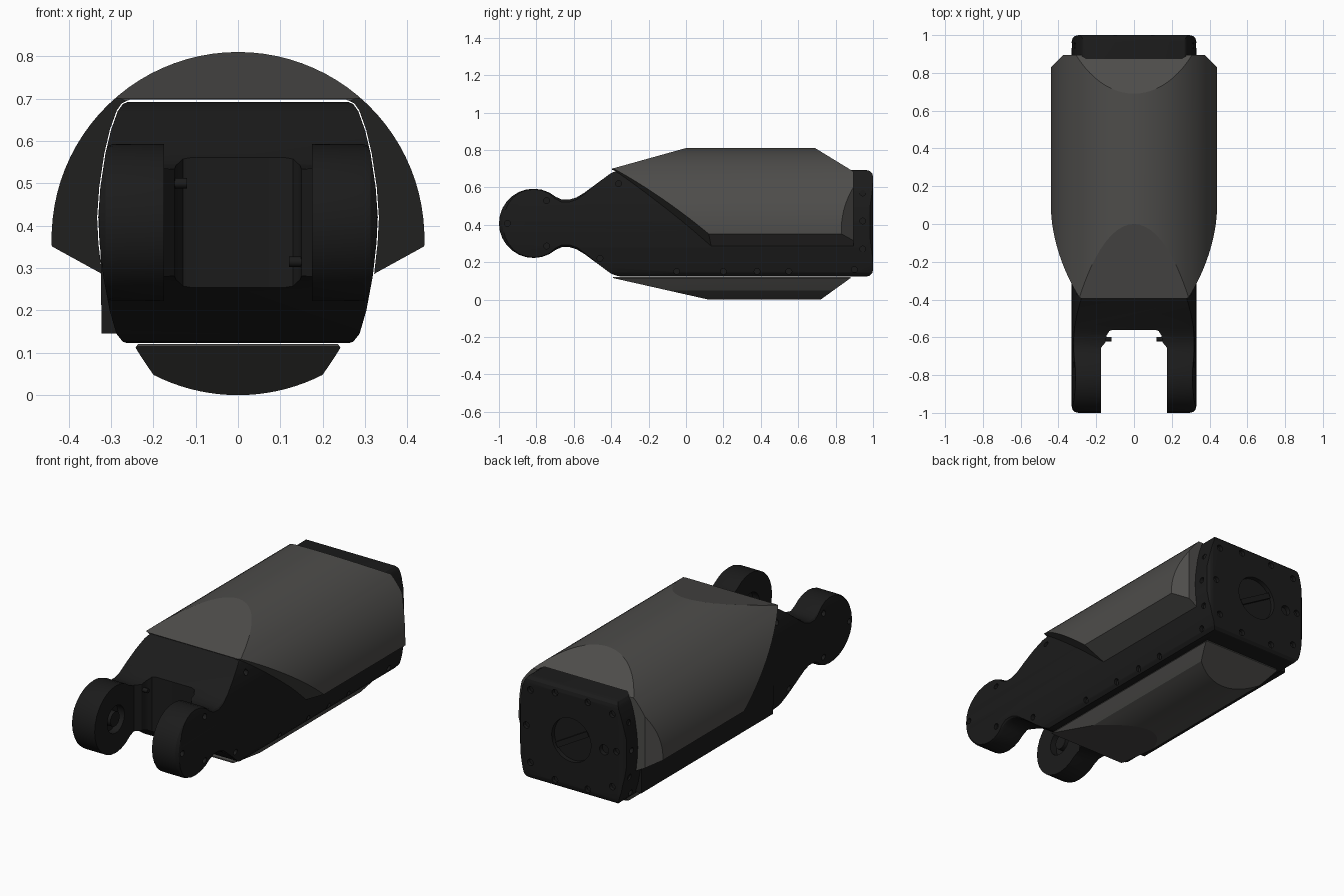
import bpy, bmesh
from math import sin, cos, radians, pi
from mathutils import Vector, Matrix

if "Cube" in bpy.data.objects:
    bpy.data.objects.remove(bpy.data.objects["Cube"])


def material(name, c):
    m = bpy.data.materials.new(name)
    m.diffuse_color = (*c, 1)
    m.use_nodes = True
    m.node_tree.nodes["Principled BSDF"].inputs["Base Color"].default_value = m.diffuse_color
    return m


BLACK = material("black", (0.011, 0.011, 0.011))
GREY = material("dark_grey", (0.075, 0.073, 0.069))


def finish(name, bm, mat):
    bmesh.ops.recalc_face_normals(bm, faces=bm.faces[:])
    me = bpy.data.meshes.new(name)
    bm.to_mesh(me)
    bm.free()
    me.materials.append(mat)
    ob = bpy.data.objects.new(name, me)
    bpy.context.collection.objects.link(ob)
    return ob


def prism(pts, axis, a, b):
    """Extrude a 2D outline along one axis from a to b."""
    i = "XYZ".index(axis)
    bm = bmesh.new()
    vs = []
    for p in pts:
        co = list(p)
        co.insert(i, a)
        vs.append(bm.verts.new(co))
    f = bm.faces.new(vs)
    ext = bmesh.ops.extrude_face_region(bm, geom=[f])["geom"]
    d = [0, 0, 0]
    d[i] = b - a
    bmesh.ops.translate(bm, vec=d, verts=[v for v in ext if isinstance(v, bmesh.types.BMVert)])
    return bm


def add_cyl(bm, c, axis, r, depth, seg=16):
    rot = Matrix.Rotation(pi / 2, 4, 'Y' if axis == 'X' else 'X')
    bmesh.ops.create_cone(bm, cap_ends=True, segments=seg, radius1=r, radius2=r,
                          depth=depth, matrix=Matrix.Translation(c) @ rot)


def slice_off(bm, co, no):
    """Remove everything beyond a plane and close the cut."""
    r = bmesh.ops.bisect_plane(bm, geom=bm.verts[:] + bm.edges[:] + bm.faces[:], dist=1e-5,
                               plane_co=co, plane_no=Vector(no).normalized(), clear_outer=True)
    edges = [e for e in r["geom_cut"] if isinstance(e, bmesh.types.BMEdge)]
    if edges:
        bmesh.ops.holes_fill(bm, edges=edges, sides=0)


def activate(ob):
    bpy.ops.object.select_all(action='DESELECT')
    ob.select_set(True)
    bpy.context.view_layer.objects.active = ob


def boolean(ob, cutter, op='DIFFERENCE'):
    m = ob.modifiers.new("cut", 'BOOLEAN')
    m.operation, m.object, m.solver = op, cutter, 'EXACT'
    activate(ob)
    bpy.ops.object.modifier_apply(modifier=m.name)
    bpy.data.objects.remove(cutter)


def bevel(ob, w, seg=3):
    m = ob.modifiers.new("bevel", 'BEVEL')
    m.width, m.segments, m.limit_method = w, seg, 'ANGLE'
    m.angle_limit = radians(34)
    m.use_clamp_overlap = False
    activate(ob)
    bpy.ops.object.modifier_apply(modifier=m.name)


def smooth(ob, a=28):
    activate(ob)
    bpy.ops.object.shade_smooth_by_angle(angle=radians(a))


# Body: side outline crossed with the barrel-shaped end section
upper = [(1.0, .692), (-.38, .692), (-.545, .57), (-.585, .546), (-.625, .534), (-.665, .535)]
knuckle = [(-.815 + .185 * cos(radians(a)), .4075 + .185 * sin(radians(a)))
           for a in range(50, 311, 13)]
lower = [(y, .815 - z) for y, z in reversed(upper)]
body = finish("body", prism(upper + knuckle + lower, 'X', -.33, .33), BLACK)
bevel(body, .035)

half = [(.25, .119), (.272, .126), (.287, .145), (.303, .2), (.318, .28), (.327, .36), (.33, .42),
        (.325, .49), (.313, .57), (.3, .625), (.284, .67), (.272, .687), (.252, .696)]
section = half + [(-x, z) for x, z in reversed(half)]
boolean(body, finish("section_tool", prism(section, 'Y', -1.2, 1.2), BLACK), 'INTERSECT')

# Fork slot
slot = [(.175, -1.2), (.175, -.655), (.15, -.625), (.145, -.59), (.13, -.566), (.11, -.56)]
slot += [(-x, y) for x, y in reversed(slot)]
boolean(body, finish("slot_tool", prism(slot, 'Z', 0, 1), BLACK))

# Screw holes, fork bores and the round rear socket
holes = bmesh.new()
for s in (-1, 1):
    for y, z in [(-.05, .15), (.2, .15), (.38, .15), (.55, .15), (.9, .16), (-.46, .22), (-.36, .62)]:
        add_cyl(holes, (s * .3, y, z), 'X', .016, .05, 12)
    for a in (60, 180, 300):
        add_cyl(holes, (s * .325, -.815 + .14 * cos(radians(a)), .4075 + .14 * sin(radians(a))),
                'X', .016, .05, 12)
    for z in (.27, .42, .57):
        add_cyl(holes, (s * .325, .945, z), 'X', .016, .04, 12)
    for x, z in [(.25, .62), (.1, .645), (.275, .42), (.25, .22), (.1, .165)]:
        add_cyl(holes, (s * x, 1.0, z), 'Y', .018, .04, 12)
    add_cyl(holes, (s * .18, -.815, .4075), 'X', .075, .07, 32)
add_cyl(holes, (-.2, 1.0, .41), 'Y', .028, .05, 16)
add_cyl(holes, (0, 1.0, .41), 'Y', .12, .05, 40)
boolean(body, finish("hole_tool", holes, BLACK))
smooth(body)

# Diagonal grip bar inside the rear socket
bm = bmesh.new()
bmesh.ops.create_cube(bm, size=1, matrix=Matrix.Translation((0, .98, .41)) @
                      Matrix.Rotation(radians(30), 4, 'Y') @ Matrix.Diagonal((.22, .025, .03, 1)))
finish("rear_grip_bar", bm, BLACK)

# Pivot bosses in the fork bores and small stop pins
bm = bmesh.new()
for s in (-1, 1):
    add_cyl(bm, (s * .205, -.815, .4075), 'X', .04, .05, 24)
add_cyl(bm, (-.145, -.61, .5), 'X', .012, .05)
add_cyl(bm, (.145, -.61, .315), 'X', .012, .05)
smooth(finish("pivots_and_pins", bm, BLACK))

# Straight flange along the lower left side
flange = [(-.29, .4), (-.325, .4), (-.322, .145), (-.27, .145)]
finish("side_flange", prism(flange, 'Y', -.3, .85), BLACK)

# Upper shell: cylinder trimmed by planes, hollowed by the body section
arc = [(.44 * cos(radians(a)), .37 + .44 * sin(radians(a))) for a in range(-30, 211, 4)]
bm = prism(arc, 'Y', -.395, .895)
slice_off(bm, (0, 0, .81), (0, -.11, .395))
slice_off(bm, (0, .69, .81), (0, .11, .18))
for s in (-1, 1):
    slice_off(bm, (s * .33, .13, .294), (s * .0228, -.041, -.05))
    slice_off(bm, (s * .33, 0, .291), (s * .055, 0, -.1))
    slice_off(bm, (s * .44, .83, .4), (s, 1, 0))
shell = finish("upper_shell", bm, GREY)
core = [(x * 1.008, .41 + (z - .41) * 1.008) for x, z in section]
boolean(shell, finish("core_tool", prism(core, 'Y', -1.5, 1.5), GREY))
smooth(shell, 14)

# Lower shell
arc = [(.44 * sin(radians(a)), .44 - .44 * cos(radians(a))) for a in range(-27, 28, 3)]
belly = [(-.242, .112), (-.225, .085)] + arc + [(.225, .085), (.242, .112), (.236, .121), (-.236, .121)]
bm = prism(belly, 'Y', -.39, .88)
slice_off(bm, (0, .12, 0), (0, -.115, -.51))
slice_off(bm, (0, .72, 0), (0, .115, -.16))
smooth(finish("lower_shell", bm, GREY), 12)
